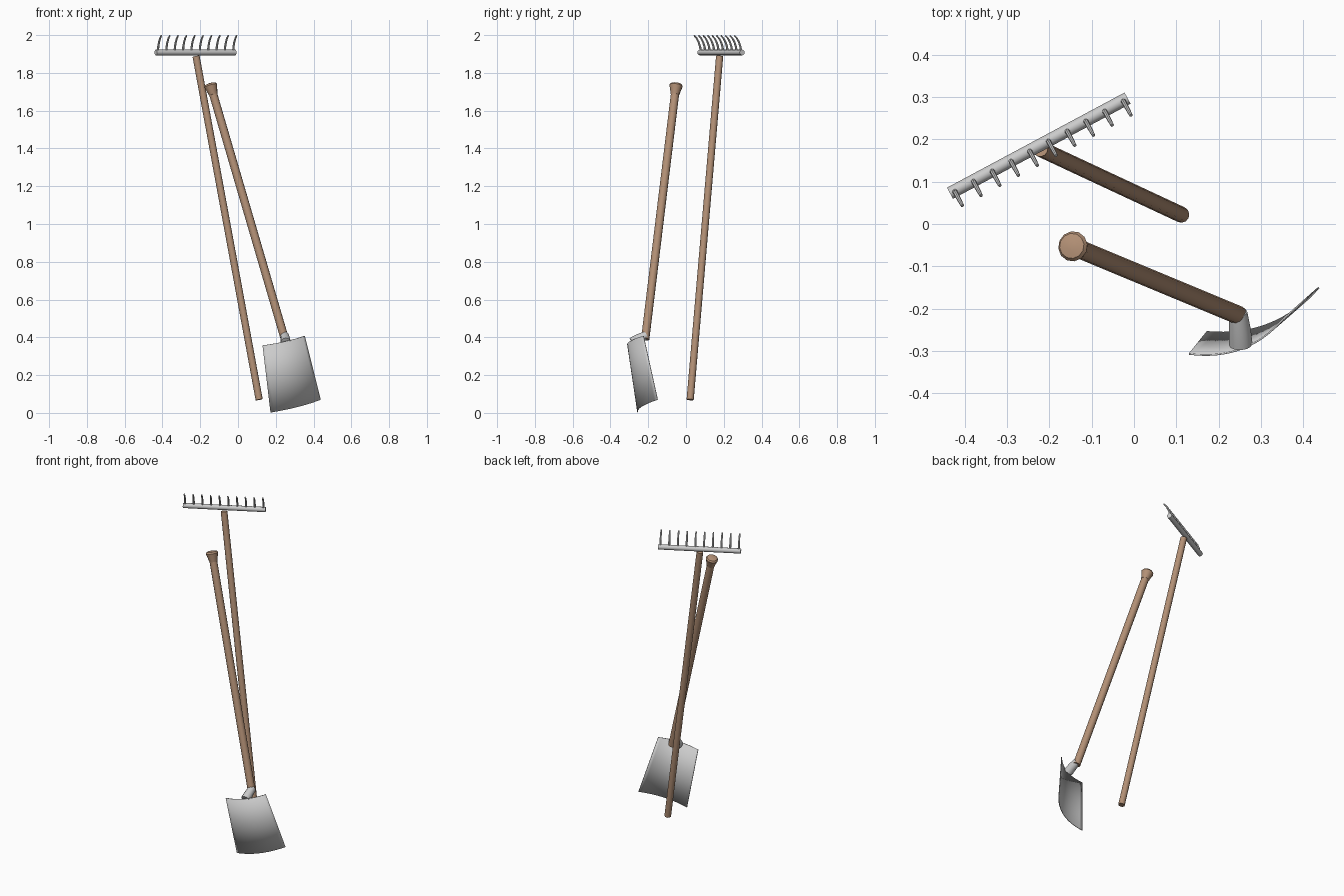
import bpy, bmesh
from math import pi, sin, cos
from mathutils import Vector

if "Cube" in bpy.data.objects:
    bpy.data.objects.remove(bpy.data.objects["Cube"])

wood = bpy.data.materials.new("wood")
wood.diffuse_color = (0.45, 0.28, 0.18, 1)
wood.use_nodes = True
wood.node_tree.nodes["Principled BSDF"].inputs["Base Color"].default_value = wood.diffuse_color


def finish(name, bm, mat=None, angle=40):
    bmesh.ops.recalc_face_normals(bm, faces=bm.faces)
    me = bpy.data.meshes.new(name)
    bm.to_mesh(me)
    bm.free()
    ob = bpy.data.objects.new(name, me)
    bpy.context.collection.objects.link(ob)
    if mat:
        me.materials.append(mat)
    bpy.ops.object.select_all(action='DESELECT')
    ob.select_set(True)
    bpy.context.view_layer.objects.active = ob
    bpy.ops.object.shade_smooth_by_angle(angle=angle * pi / 180)
    return ob


def tube(bm, points, radii, sides, up=Vector((0, 0, 1))):
    """Capped tube of varying radius through a list of points."""
    pts = [Vector(p) for p in points]
    rings = []
    for i, p in enumerate(pts):
        d = (pts[min(i + 1, len(pts) - 1)] - pts[max(i - 1, 0)]).normalized()
        u = d.cross(up).normalized()
        v = d.cross(u)
        rings.append([bm.verts.new(p + radii[i] * (cos(a) * u + sin(a) * v))
                      for a in (2 * pi * k / sides for k in range(sides))])
    for a, b in zip(rings, rings[1:]):
        for k in range(sides):
            bm.faces.new((a[k], a[k - 1], b[k - 1], b[k]))
    bm.faces.new(rings[0])
    bm.faces.new(rings[-1])


def rod(name, points, radii, sides=12, mat=None):
    bm = bmesh.new()
    tube(bm, points, radii, sides)
    return finish(name, bm, mat)


# Rake: handle, head bar and ten forward-curving tines
rod("rake_handle", [(0.112, 0.022, 0.07), (-0.222, 0.178, 1.888)], [0.019, 0.019], 12, wood)
mid = Vector((-0.225, 0.185, 1.908))
along = Vector((0.42, 0.225, 0)).normalized()
forward = Vector((along.y, -along.x, 0))
rod("rake_bar", [mid - along * 0.238, mid + along * 0.238], [0.015, 0.015])
bm = bmesh.new()
tine = [(0, 0), (0.004, 0.03), (0.013, 0.055), (0.025, 0.075), (0.04, 0.09)]
for i in range(10):
    base = mid + along * (i / 9 - 0.5) * 0.452
    tube(bm, [base + forward * f + Vector((0, 0, h)) for f, h in tine],
         [0.006, 0.006, 0.0055, 0.005, 0.004], 8, along)
finish("rake_tines", bm)

# Shovel: handle and flared knob
foot, top = Vector((0.248, -0.216, 0.39)), Vector((-0.132, -0.058, 1.69))
axis = (top - foot).normalized()
rod("shovel_handle", [foot, top], [0.022, 0.022], 12, wood)
rod("shovel_knob", [top + axis * t for t in (-0.005, 0.02, 0.045, 0.054, 0.058)],
    [0.023, 0.029, 0.036, 0.03, 0.012], 12, wood)

# Socket joining the handle to the blade
rod("shovel_socket", [(0.246, -0.21, 0.412), (0.25, -0.25, 0.392), (0.252, -0.284, 0.372)],
    [0.022, 0.026, 0.028])

# Blade: bowed sheet between four corners
tl, tr = Vector((0.13, -0.307, 0.357)), Vector((0.352, -0.225, 0.408))
bl, br = Vector((0.172, -0.255, 0.002)), Vector((0.437, -0.15, 0.07))
bulge = Vector((0.396, -0.912, -0.099))
bm = bmesh.new()
cols, rows = 16, 2
grid = []
for j in range(rows + 1):
    t = j / rows
    left, right = tl.lerp(bl, t), tr.lerp(br, t)
    sag = 0.032 + 0.005 * t
    grid.append([bm.verts.new(left.lerp(right, i / cols) + bulge * sag * (1 - (2 * i / cols - 1) ** 2))
                 for i in range(cols + 1)])
for a, b in zip(grid, grid[1:]):
    for i in range(cols):
        bm.faces.new((a[i], a[i + 1], b[i + 1], b[i]))
blade = finish("shovel_blade", bm)
thick = blade.modifiers.new("thickness", 'SOLIDIFY')
thick.thickness = 0.004
thick.offset = 0
